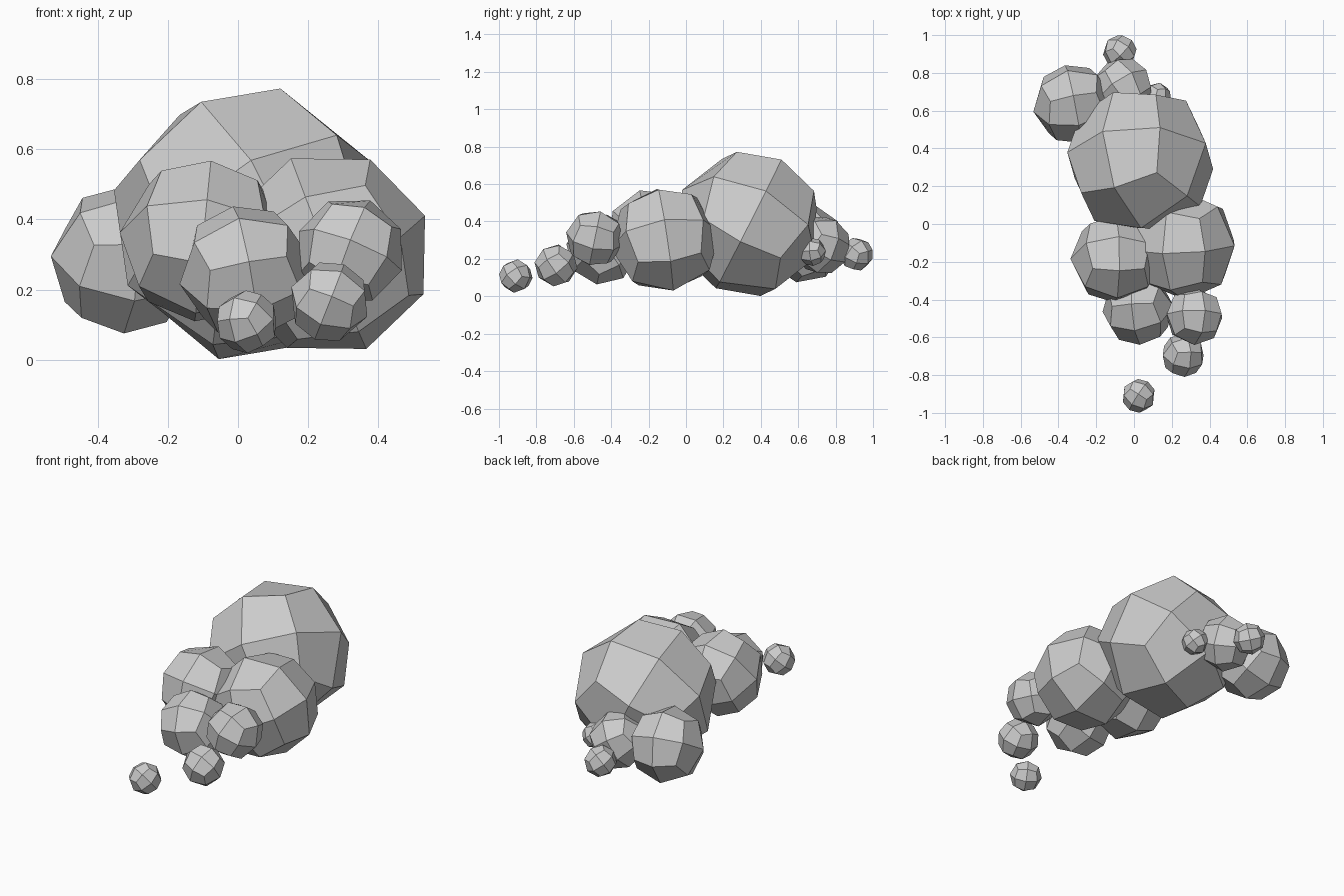
import bpy
import bmesh
from mathutils import Matrix, Vector

if "Cube" in bpy.data.objects:
    bpy.data.objects.remove(bpy.data.objects["Cube"], do_unlink=True)

# One pale grey for the whole cloud
grey = bpy.data.materials.new("cloud_grey")
grey.use_nodes = True
grey.diffuse_color = (0.6, 0.6, 0.6, 1)
grey.node_tree.nodes["Principled BSDF"].inputs["Base Color"].default_value = (0.6, 0.6, 0.6, 1)


def axes(first, second):
    """Frame whose x axis is first, with second in its xy plane."""
    x = Vector(first).normalized()
    z = x.cross(Vector(second)).normalized()
    return Matrix((x, z.cross(x), z)).transposed()


def puff(name, centre, radius, face, corner):
    """Faceted ball: a cube cut once, pushed out to a sphere and turned
    so that one cube face and one of its corners point as given."""
    bm = bmesh.new()
    bmesh.ops.create_cube(bm, size=2)
    bmesh.ops.subdivide_edges(bm, edges=bm.edges[:], cuts=1, use_grid_fill=True)
    for vert in bm.verts:
        vert.co = vert.co.normalized() * radius
    turn = axes(face, corner) @ axes((1, 0, 0), (1, 1, 1)).transposed()
    bm.transform(Matrix.Translation(centre) @ turn.to_4x4())
    mesh = bpy.data.meshes.new(name)
    bm.to_mesh(mesh)
    bm.free()
    mesh.materials.append(grey)
    bpy.context.collection.objects.link(bpy.data.objects.new(name, mesh))


# Main masses
puff("main_puff", (0.033, 0.335, 0.387), 0.4, (-0.5, 0.39, 0.78), (0.25, -0.18, 0.95))
puff("left_puff", (0.258, -0.112, 0.302), 0.295, (-0.36, -0.15, 0.91), (0.33, 0.5, 0.8))
puff("right_puff", (-0.1, -0.185, 0.338), 0.238, (-1, 0, 0.1), (-0.6, -0.2, 0.8))

# Front trail
puff("front_middle_puff", (0.022, -0.45, 0.25), 0.192, (-0.1, -0.6, 0.8), (-0.5, -0.85, 0.1))
puff("front_left_puff", (0.32, -0.487, 0.31), 0.157, (0, -0.97, 0.2), (-0.3, -0.5, 0.8))
puff("front_small_puff", (0.26, -0.695, 0.165), 0.116, (0.3, -0.6, 0.75), (-0.5, -0.8, 0.3))
puff("front_tip_puff", (0.025, -0.91, 0.108), 0.09, (-0.4, -0.5, 0.75), (0.3, -0.3, 0.9))

# Back cluster
puff("back_right_puff", (-0.323, 0.635, 0.284), 0.214, (-0.98, -0.19, 0.05), (-0.6, 0.05, 0.8))
puff("back_middle_puff", (-0.06, 0.722, 0.275), 0.16, (0.3, 0.5, 0.8), (-0.4, 0.6, 0.7))
puff("back_tip_puff", (-0.075, 0.912, 0.225), 0.09, (0.5, 0.3, 0.8), (-0.3, 0.2, 0.9))
puff("back_left_puff", (0.122, 0.675, 0.237), 0.075, (0.6, -0.2, 0.75), (0.9, 0.4, 0.1))
